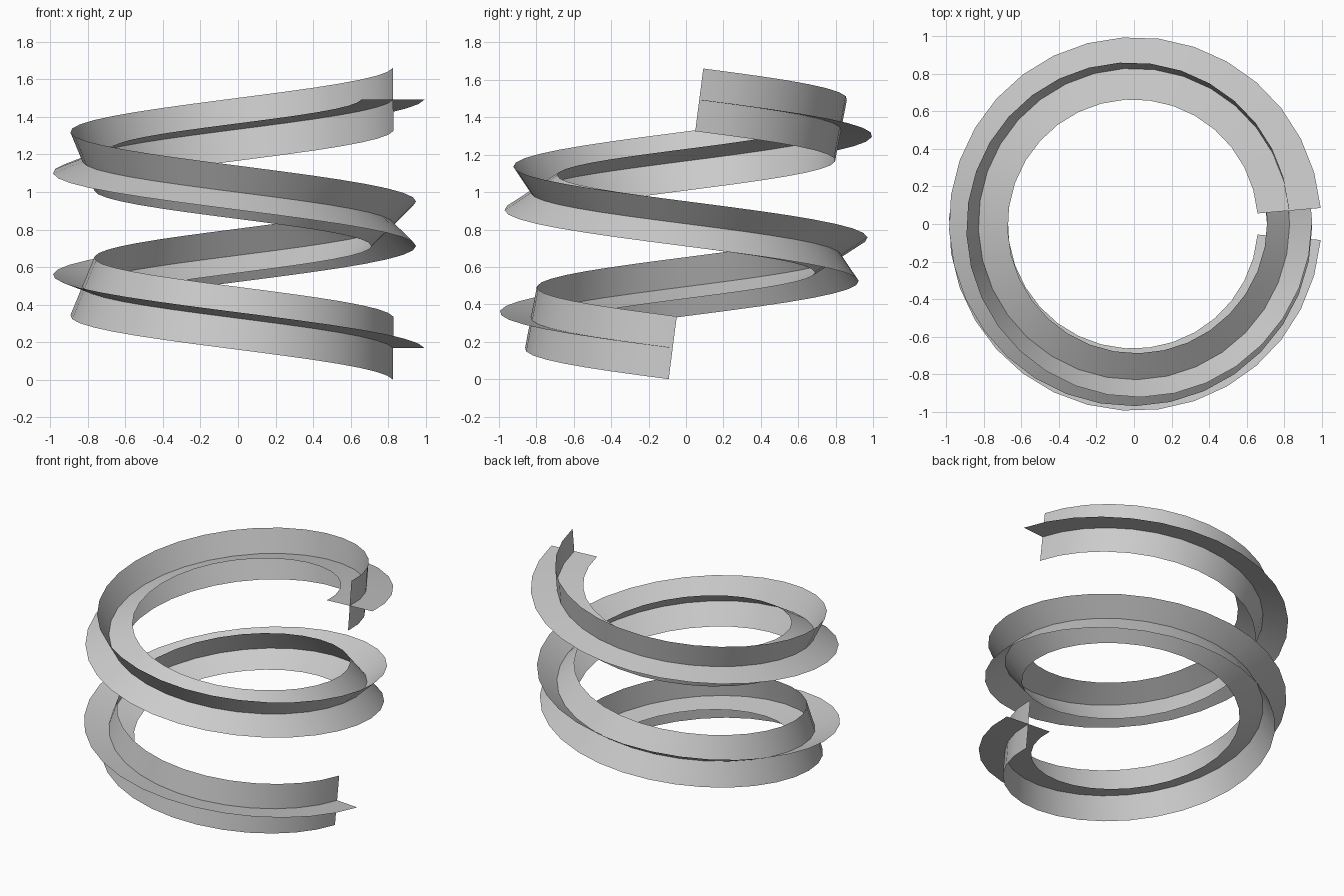
import bpy, bmesh, math
from mathutils import Vector

old = bpy.data.objects.get("Cube")
if old:
    bpy.data.objects.remove(old)

RADIUS, HALF_WIDTH = 0.83, 0.169
Z_LOW, Z_HIGH = 0.168, 1.493
GAP = math.radians(4.9)          # angle left open at each end
SWEEP = 4 * math.pi - 2 * GAP    # two clockwise turns
TWIST = math.pi / 2              # quarter roll of the cross along the path
STEPS = 64

grey = bpy.data.materials.new("light grey")
grey.use_nodes = True
grey.diffuse_color = (0.6, 0.6, 0.6, 1)
grey.node_tree.nodes["Principled BSDF"].inputs["Base Color"].default_value = (0.6, 0.6, 0.6, 1)


def ribbon(name, roll):
    """Flat strip swept along the helix, rolled about the path."""
    bm = bmesh.new()
    rows = []
    for i in range(STEPS + 1):
        t = i / STEPS
        a = -GAP - SWEEP * t
        out = Vector((math.cos(a), math.sin(a), 0))
        centre = out * RADIUS + Vector((0, 0, Z_LOW + (Z_HIGH - Z_LOW) * t))
        tangent = Vector((math.sin(a) * RADIUS * SWEEP,
                          -math.cos(a) * RADIUS * SWEEP, Z_HIGH - Z_LOW)).normalized()
        up = out.cross(tangent)
        if up.z < 0:
            up.negate()
        r = roll + TWIST * t
        side = (out * math.cos(r) + up * math.sin(r)) * HALF_WIDTH
        rows.append([bm.verts.new(centre + side * k) for k in (-1, 0, 1)])
    for p, q in zip(rows, rows[1:]):
        for k in range(2):
            bm.faces.new((p[k], q[k], q[k + 1], p[k + 1])).smooth = True
    mesh = bpy.data.meshes.new(name)
    bm.to_mesh(mesh)
    bm.free()
    mesh.materials.append(grey)
    obj = bpy.data.objects.new(name, mesh)
    bpy.context.collection.objects.link(obj)
    return obj


# Two crossed strips form the twisted spiral
ribbon("spiral_flat_strip", 0)
ribbon("spiral_upright_strip", math.pi / 2)
